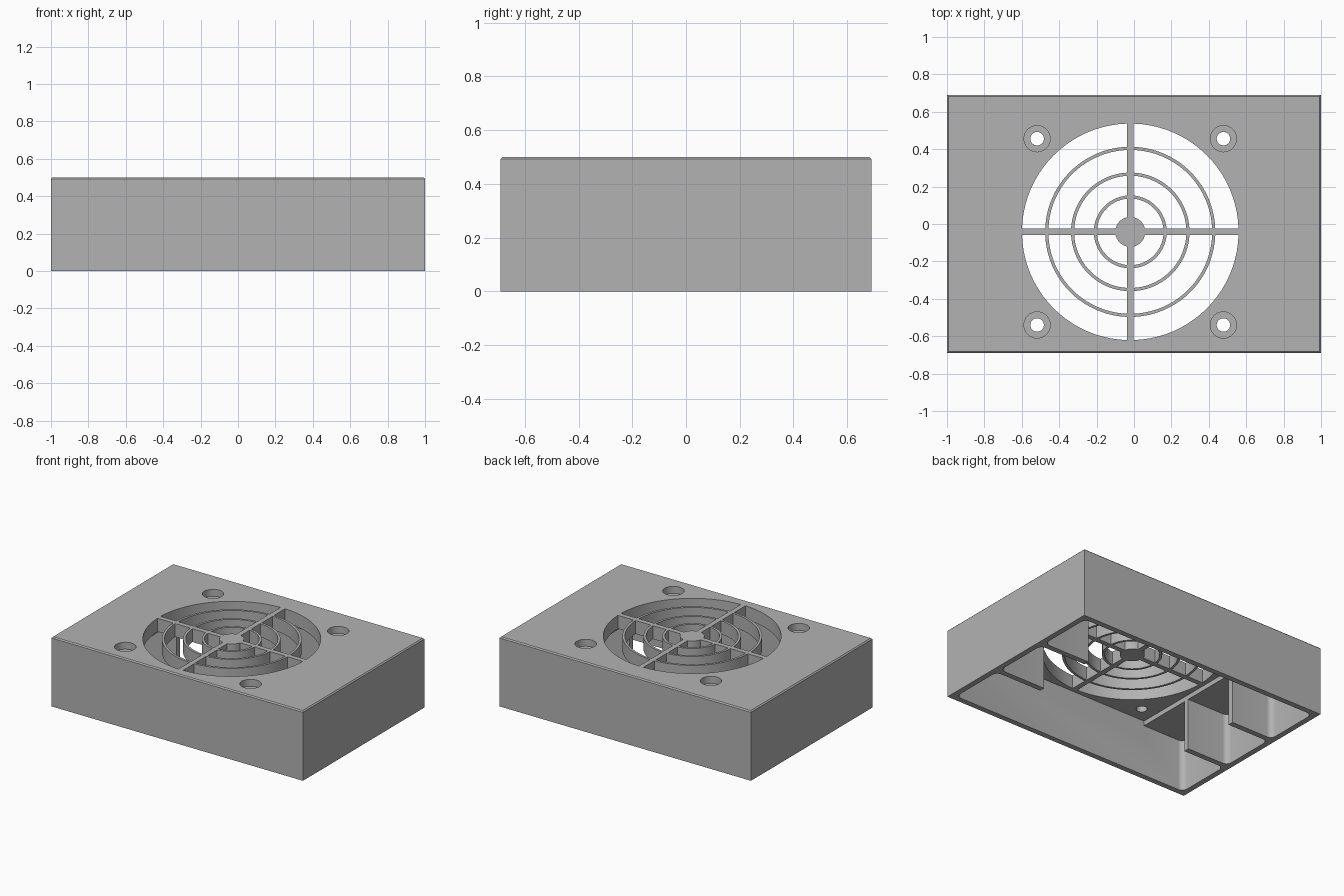
import bpy, bmesh, math

cube = bpy.data.objects.get("Cube")
if cube:
    bpy.data.objects.remove(cube, do_unlink=True)

HALF_X, HALF_Y, HEIGHT = 1.0, 0.69, 0.5
WALL, RIB = 0.04, 0.04
CX, CY = -0.02, -0.042          # fan centre
SIDE_CEILING, FAN_CEILING = 0.37, 0.404

grey = bpy.data.materials.new("mid_grey")
grey.use_nodes = True
colour = (0.45, 0.45, 0.45, 1)
grey.diffuse_color = colour
grey.node_tree.nodes["Principled BSDF"].inputs["Base Color"].default_value = colour


def arc(cx, cy, r, a0, a1, n):
    return [(cx + r * math.cos(a0 + (a1 - a0) * i / n),
             cy + r * math.sin(a0 + (a1 - a0) * i / n)) for i in range(n + 1)]


def circle(cx, cy, r, n=48):
    return arc(cx, cy, r, 0, math.tau, n)[:-1]


def rectangle(x0, x1, y0, y1, r=0):
    if not r:
        return [(x0, y0), (x1, y0), (x1, y1), (x0, y1)]
    pts = []
    corners = [(x1 - r, y1 - r), (x0 + r, y1 - r), (x0 + r, y0 + r), (x1 - r, y0 + r)]
    for i, (x, y) in enumerate(corners):
        pts += arc(x, y, r, i * math.pi / 2, (i + 1) * math.pi / 2, 6)
    return pts


def prisms(name, outlines, z0, z1):
    """One object made of upright prisms, one per outline."""
    bm = bmesh.new()
    for pts in outlines:
        base = bm.faces.new([bm.verts.new((x, y, z0)) for x, y in pts])
        top = bmesh.ops.extrude_face_region(bm, geom=[base])
        verts = [v for v in top["geom"] if isinstance(v, bmesh.types.BMVert)]
        bmesh.ops.translate(bm, verts=verts, vec=(0, 0, z1 - z0))
    bmesh.ops.recalc_face_normals(bm, faces=bm.faces)
    mesh = bpy.data.meshes.new(name)
    bm.to_mesh(mesh)
    bm.free()
    mesh.materials.append(grey)
    obj = bpy.data.objects.new(name, mesh)
    bpy.context.collection.objects.link(obj)
    return obj


def cut(target, name, outlines, z0, z1):
    cutter = prisms(name, outlines, z0, z1)
    cutter.hide_render = True
    mod = target.modifiers.new(name, "BOOLEAN")
    mod.operation = "DIFFERENCE"
    mod.solver = "EXACT"
    mod.object = cutter
    bpy.ops.object.select_all(action="DESELECT")
    target.select_set(True)
    bpy.context.view_layer.objects.active = target
    bpy.ops.object.modifier_apply(modifier=mod.name)
    bpy.data.objects.remove(cutter, do_unlink=True)


# Outer block with a fine chamfer round the top
housing = prisms("fan_housing", [rectangle(-HALF_X, HALF_X, -HALF_Y, HALF_Y)], 0, HEIGHT)
bm = bmesh.new()
bm.from_mesh(housing.data)
rim = [e for e in bm.edges if all(v.co.z > HEIGHT - 0.01 for v in e.verts)]
bmesh.ops.bevel(bm, geom=rim, offset=0.008, segments=1, affect="EDGES")
bm.to_mesh(housing.data)
bm.free()

# Three rounded bays from below leave two ribs at each end
inner_x, inner_y = HALF_X - WALL, HALF_Y - WALL
bay = (2 * inner_y - 2 * RIB) / 3
starts = [-inner_y + i * (bay + RIB) for i in range(3)]
cut(housing, "bay_cutter",
    [rectangle(-inner_x, inner_x, y, y + bay, 0.04) for y in starts], -0.1, SIDE_CEILING)

# Open middle between the ribs, then the shallow square seat for the fan
seat = 0.61
cut(housing, "middle_cutter", [rectangle(CX - seat, CX + seat, -0.4, 0.4)], -0.1, SIDE_CEILING)
cut(housing, "seat_cutter",
    [rectangle(CX - seat, CX + seat, -inner_y, CY + seat)], 0.3, FAN_CEILING)

# Grille: quarter-ring slots leave the hub, rings and crossed spokes
spoke = 0.018
slots = []
for r0, r1 in [(0.08, 0.178), (0.195, 0.3), (0.317, 0.438), (0.455, 0.579)]:
    g0, g1 = math.asin(spoke / r0), math.asin(spoke / r1)
    for q in range(4):
        a, b = q * math.pi / 2, (q + 1) * math.pi / 2
        slots.append(arc(CX, CY, r1, a + g1, b - g1, 20) + arc(CX, CY, r0, b - g0, a + g0, 20))
cut(housing, "slot_cutter", slots, 0.3, 0.6)

# Counterbored screw holes
holes = [(CX + sx * 0.498, CY + sy * 0.498) for sx in (-1, 1) for sy in (-1, 1)]
cut(housing, "counterbore_cutter", [circle(x, y, 0.07) for x, y in holes], HEIGHT - 0.05, 0.6)
cut(housing, "screw_hole_cutter", [circle(x, y, 0.036) for x, y in holes], 0.38, 0.6)

bpy.ops.object.select_all(action="DESELECT")
housing.select_set(True)
bpy.context.view_layer.objects.active = housing
bpy.ops.object.shade_smooth_by_angle(angle=math.radians(30))
